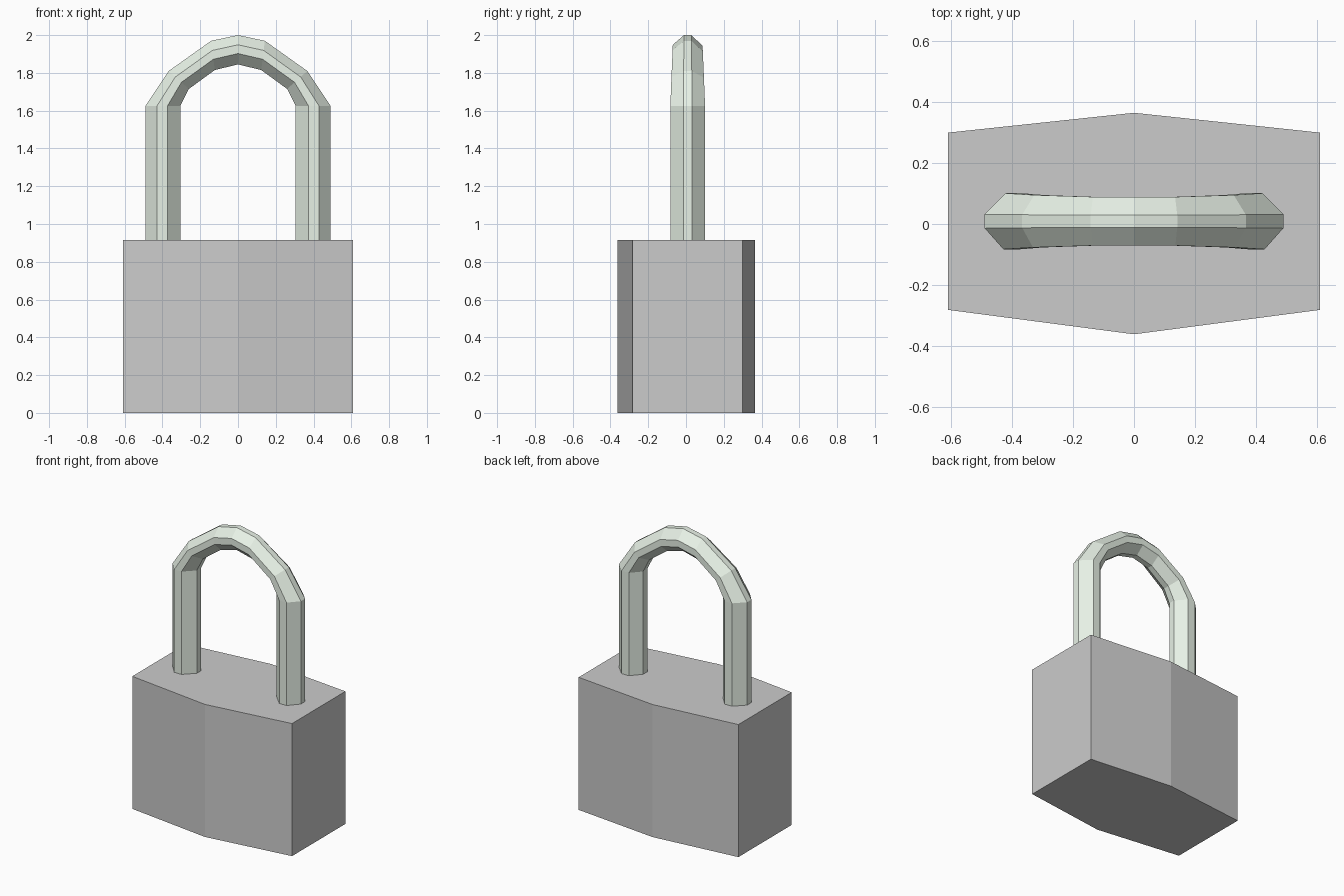
import bpy
import bmesh
from mathutils import Vector

if "Cube" in bpy.data.objects:
    bpy.data.objects.remove(bpy.data.objects["Cube"])

BODY_TOP = 0.915


def make_object(name, bm):
    bmesh.ops.recalc_face_normals(bm, faces=bm.faces[:])
    mesh = bpy.data.meshes.new(name)
    bm.to_mesh(mesh)
    bm.free()
    obj = bpy.data.objects.new(name, mesh)
    bpy.context.collection.objects.link(obj)
    return obj


# Lock body: six-sided outline extruded upwards
bm = bmesh.new()
outline = [(-0.61, -0.282), (0, -0.362), (0.61, -0.282),
           (0.61, 0.30), (0, 0.365), (-0.61, 0.30)]
base = bm.faces.new([bm.verts.new((x, y, 0)) for x, y in outline])
top = bmesh.ops.extrude_face_region(bm, geom=[base], use_keep_orig=True)
bmesh.ops.translate(bm, vec=(0, 0, BODY_TOP),
                    verts=[v for v in top["geom"] if isinstance(v, bmesh.types.BMVert)])
make_object("lock_body", bm)

# Shackle: octagonal rings between an outer and an inner arch
# each station: outer x, outer z, inner x, inner z, half depth
half = [(0.49, 0.90, 0.305, 0.90, 0.092),
        (0.49, 1.625, 0.305, 1.625, 0.092),
        (0.367, 1.81, 0.26, 1.715, 0.086),
        (0.142, 1.97, 0.123, 1.815, 0.080)]
stations = [(-a, b, -c, d, h) for a, b, c, d, h in half]
stations += [(0, 2.0, 0, 1.845, 0.079)] + half[::-1]
# octagon: fraction from outer to inner edge, fraction of half depth
section = [(0, -0.25), (0.33, -1), (0.63, -1), (1, -0.25),
           (1, 0.25), (0.67, 1), (0.37, 1), (0, 0.25)]

bm = bmesh.new()
rings = []
for ox, oz, ix, iz, depth in stations:
    outer, inner = Vector((ox, 0.009, oz)), Vector((ix, 0.009, iz))
    rings.append([bm.verts.new(outer.lerp(inner, t) + Vector((0, d * depth, 0)))
                  for t, d in section])
for a, b in zip(rings, rings[1:]):
    for i in range(8):
        j = (i + 1) % 8
        bm.faces.new((a[i], a[j], b[j], b[i]))
bm.faces.new(rings[0])
bm.faces.new(rings[-1])
shackle = make_object("shackle", bm)

# Pale green metal
mat = bpy.data.materials.new("pale_green_metal")
mat.diffuse_color = (0.80, 0.88, 0.79, 1)
mat.use_nodes = True
mat.node_tree.nodes["Principled BSDF"].inputs["Base Color"].default_value = mat.diffuse_color
shackle.data.materials.append(mat)
